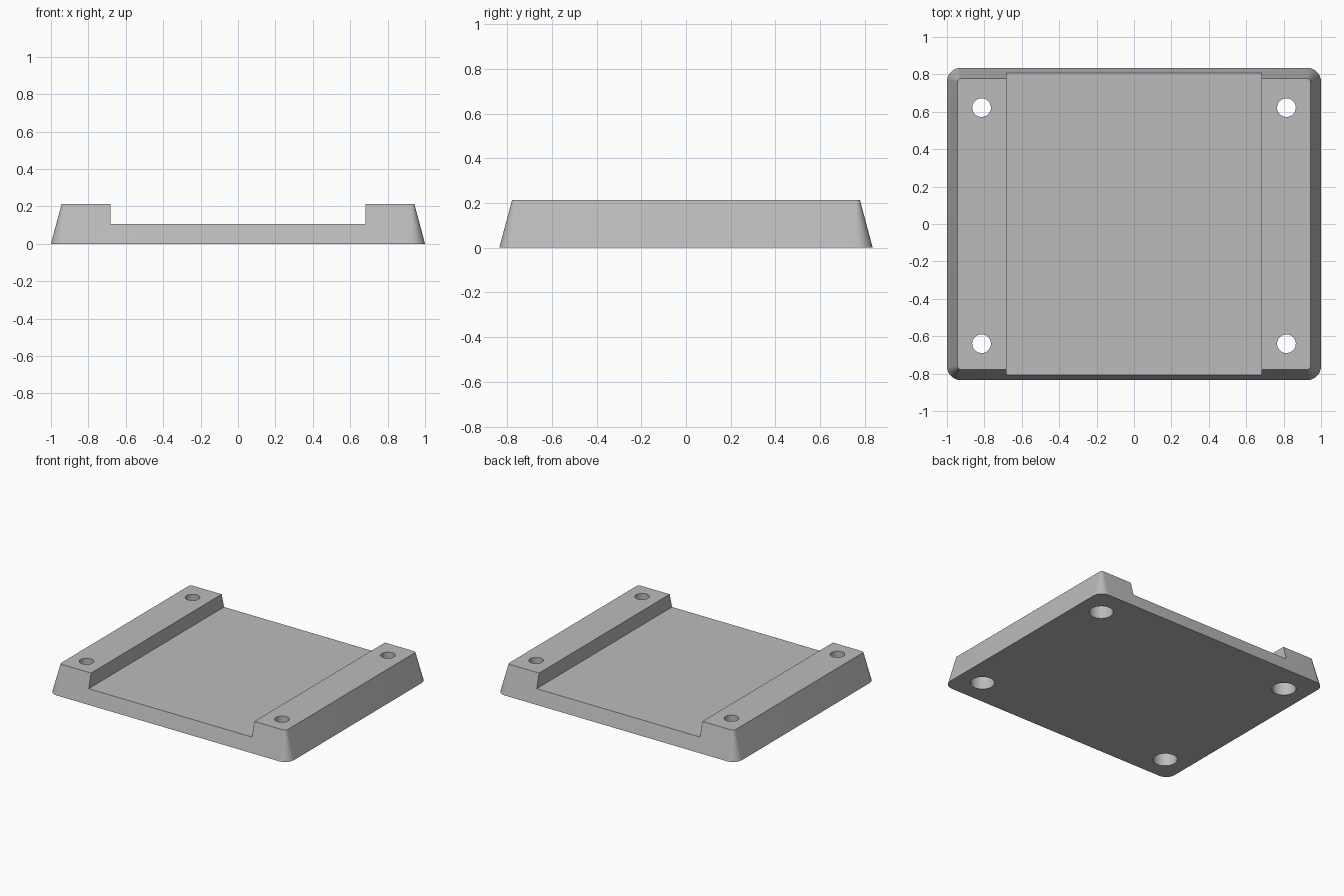
import bpy, bmesh, math

if "Cube" in bpy.data.objects:
    bpy.data.objects.remove(bpy.data.objects["Cube"], do_unlink=True)

HEIGHT = 0.213
FLOOR = 0.106
TAPER = HEIGHT * math.tan(math.radians(15))

grey = bpy.data.materials.new("mid_grey")
grey.use_nodes = True
grey.diffuse_color = (0.5, 0.5, 0.5, 1)
grey.node_tree.nodes["Principled BSDF"].inputs["Base Color"].default_value = (0.5, 0.5, 0.5, 1)


def loft(name, rings):
    """Closed solid through a stack of rings with equal point counts."""
    bm = bmesh.new()
    loops = [[bm.verts.new(p) for p in ring] for ring in rings]
    for low, high in zip(loops, loops[1:]):
        for i in range(len(low)):
            j = (i + 1) % len(low)
            bm.faces.new((low[i], low[j], high[j], high[i]))
    bm.faces.new(loops[0][::-1])
    bm.faces.new(loops[-1])
    mesh = bpy.data.meshes.new(name)
    bm.to_mesh(mesh)
    bm.free()
    mesh.materials.append(grey)
    obj = bpy.data.objects.new(name, mesh)
    bpy.context.collection.objects.link(obj)
    return obj


def rounded_rect(hx, hy, r, z, steps=10):
    points = []
    for k, (sx, sy) in enumerate([(1, 1), (-1, 1), (-1, -1), (1, -1)]):
        for i in range(steps + 1):
            a = math.pi / 2 * (k + i / steps)
            points.append((sx * (hx - r) + r * math.cos(a),
                           sy * (hy - r) + r * math.sin(a), z))
    return points


def circle(x, y, r, z, n=40):
    return [(x + r * math.cos(math.tau * i / n), y + r * math.sin(math.tau * i / n), z)
            for i in range(n)]


# Tapered base block with rounded corners
base = loft("mounting_base", [
    rounded_rect(1, 0.835, 0.075, 0),
    rounded_rect(1 - TAPER, 0.835 - TAPER, 0.075 - TAPER, HEIGHT)])

# Wide channel running front to back
cutters = [loft("channel_cutter", [
    [(sx * 0.681, sy, z) for sx, sy in [(1, 1), (-1, 1), (-1, -1), (1, -1)]]
    for z in (FLOOR, 0.4)])]

# Screw holes, each with a wider counterbore underneath
for x in (-0.815, 0.815):
    for y in (-0.64, 0.622):
        cutters.append(loft("screw_hole_cutter", [
            circle(x, y, 0.083, -0.1), circle(x, y, 0.083, 0.12),
            circle(x, y, 0.05, 0.12), circle(x, y, 0.05, 0.4)]))

bpy.ops.object.select_all(action="DESELECT")
base.select_set(True)
bpy.context.view_layer.objects.active = base
for cutter in cutters:
    cutter.hide_render = True
    mod = base.modifiers.new("cut", "BOOLEAN")
    mod.operation = "DIFFERENCE"
    mod.solver = "EXACT"
    mod.object = cutter
    bpy.ops.object.modifier_apply(modifier=mod.name)
    bpy.data.objects.remove(cutter, do_unlink=True)

bpy.ops.object.shade_smooth_by_angle(angle=math.radians(30))
